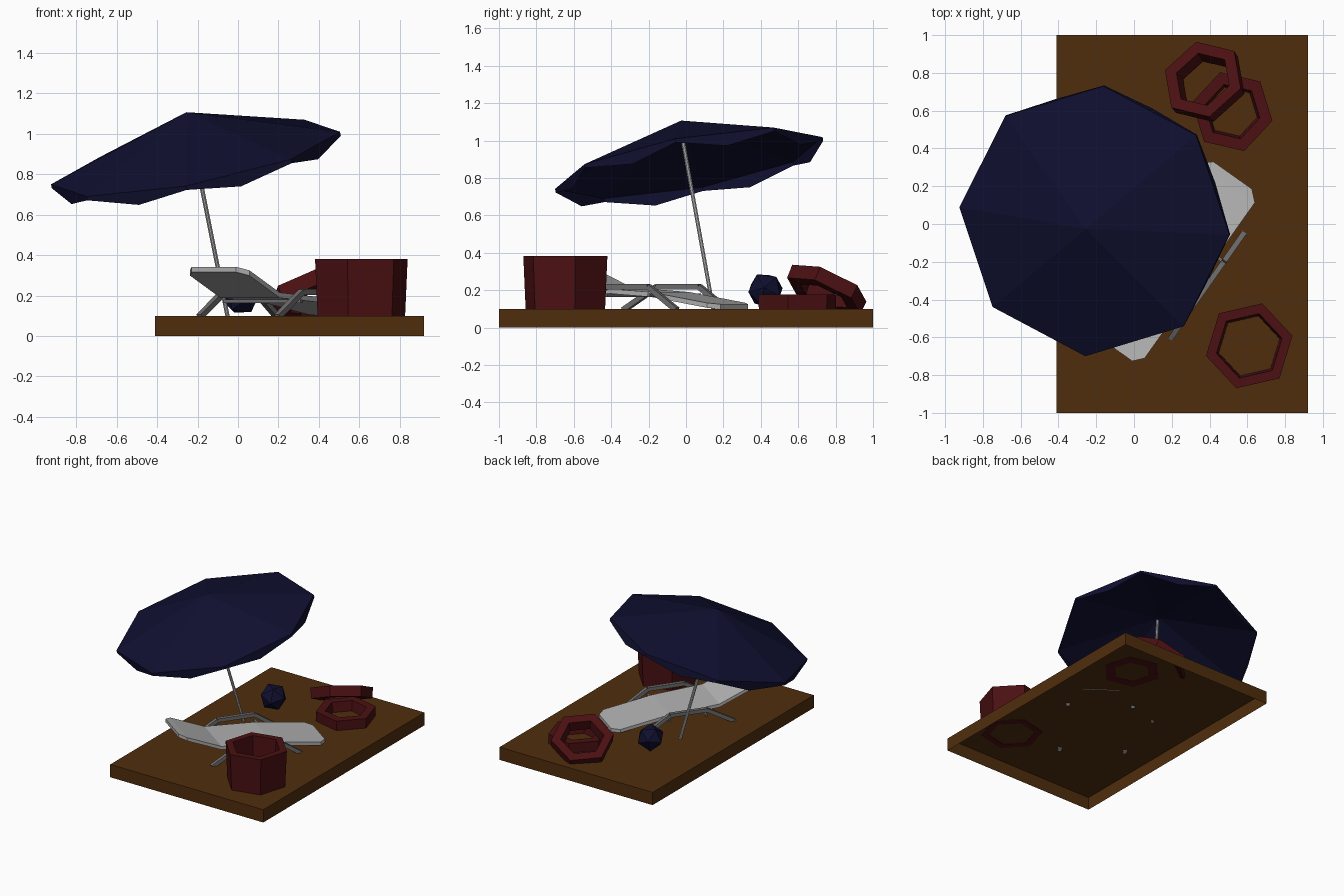
import bpy, bmesh, math
from mathutils import Vector, Matrix

cube = bpy.data.objects.get("Cube")
if cube:
    bpy.data.objects.remove(cube, do_unlink=True)


def material(name, rgb):
    m = bpy.data.materials.new(name)
    m.use_nodes = True
    m.diffuse_color = (*rgb, 1)
    m.node_tree.nodes["Principled BSDF"].inputs["Base Color"].default_value = (*rgb, 1)
    return m


BROWN = material("deck brown", (0.08, 0.027, 0.004))
RED = material("dark red", (0.07, 0.005, 0.006))
BLUE = material("navy blue", (0.005, 0.005, 0.03))
WHITE = material("lounger white", (0.45, 0.45, 0.45))
GREY = material("frame grey", (0.16, 0.16, 0.16))


def finish(bm, name, mat, recalc=True):
    if recalc:
        bmesh.ops.recalc_face_normals(bm, faces=bm.faces[:])
    me = bpy.data.meshes.new(name)
    bm.to_mesh(me)
    bm.free()
    me.materials.append(mat)
    ob = bpy.data.objects.new(name, me)
    bpy.context.collection.objects.link(ob)
    return ob


def frame(origin, normal, xdir):
    """Matrix with z along normal and x as near as possible to xdir."""
    z = Vector(normal).normalized()
    y = z.cross(Vector(xdir)).normalized()
    rot = Matrix((y.cross(z), y, z)).transposed().to_4x4()
    return Matrix.Translation(origin) @ rot


def bridge(bm, a, b):
    n = len(a)
    for i in range(n):
        j = (i + 1) % n
        bm.faces.new((a[i], a[j], b[j], b[i]))


def hex_tube(name, profile, matrix):
    """Six-sided ring swept from a closed (radius, height) profile."""
    bm = bmesh.new()
    loops = []
    for r, z in profile:
        pts = [(i * math.pi / 3, r, z) for i in range(6)]
        loops.append([bm.verts.new(matrix @ Vector((r * math.cos(t), r * math.sin(t), z)))
                      for t, r, z in pts])
    for k, loop in enumerate(loops):
        bridge(bm, loop, loops[(k + 1) % len(loops)])
    return finish(bm, name, RED)


def rods(name, path, radius, sides, mat):
    """Straight bars following a path."""
    bm = bmesh.new()
    for a, b in zip(path, path[1:]):
        a, b = Vector(a), Vector(b)
        side = (b - a).cross(Vector((0, 0, 1)))
        m = frame((a + b) / 2, b - a, side) @ Matrix.Rotation(math.pi / sides, 4, 'Z')
        bmesh.ops.create_cone(bm, cap_ends=True, segments=sides, radius1=radius,
                              radius2=radius, depth=(b - a).length, matrix=m)
    return finish(bm, name, mat)


# Deck: shallow box, open underneath
bm = bmesh.new()
bmesh.ops.create_cube(bm, size=1, matrix=Matrix.Translation((0.255, 0, 0.05))
                      @ Matrix.Diagonal((1.33, 2, 0.1, 1)))
bmesh.ops.delete(bm, geom=[f for f in bm.faces if f.normal.z < -0.5], context='FACES_ONLY')
finish(bm, "deck", BROWN, recalc=False)

# Parasol: tilted eight-sided canopy with a pointed valance
AXIS = Vector((-0.2, -0.18, 1))
canopy = frame((-0.21, 0.015, 0.88), AXIS, (0.54, 0.455, 0.19))
R = 0.73
bm = bmesh.new()
apex = bm.verts.new(canopy @ Vector((0, 0, 0.235)))
upper, lower = [], []
for i in range(16):
    t = i * math.pi / 8
    corner = i % 2 == 0
    r = R if corner else R * math.cos(math.pi / 8)
    p = Vector((r * math.cos(t), r * math.sin(t), 0))
    upper.append(bm.verts.new(canopy @ p))
    p.z = -0.02 if corner else -0.07
    lower.append(bm.verts.new(canopy @ p))
for i in range(0, 16, 2):
    bm.faces.new((upper[i], upper[i + 1], upper[(i + 2) % 16], apex))
bridge(bm, lower, upper)
finish(bm, "parasol_canopy", BLUE)
foot = Vector((-0.05, 0.147, 0.09))
rods("parasol_pole", [foot, foot + AXIS], 0.011, 8, WHITE)

# Lounger: folded slab with clipped corners, running from foot to head
U = Vector((-0.578, -0.816, 0))
W = Vector((0.816, -0.578, 0))
FOOT = Vector((0.522, 0.258, 0))
T = 0.026
stations = [(0, 0.125, 0.125), (0.05, 0.132, 0.18), (0.42, 0.19, 0.18),
            (0.8, 0.215, 0.18), (1.06, 0.325, 0.18), (1.11, 0.342, 0.135)]
bm = bmesh.new()
sections = []
for s, z, w in stations:
    c = FOOT + U * s
    sections.append([bm.verts.new(c + W * x + Vector((0, 0, h)))
                     for x, h in ((-w, z), (w, z), (w, z - T), (-w, z - T))])
for a, b in zip(sections, sections[1:]):
    bridge(bm, a, b)
bm.faces.new(sections[0])
bm.faces.new(sections[-1])
finish(bm, "lounger_bed", WHITE)

# Lounger side frames: splayed legs joined by a top bar, plus cross bars
tops = {}
for label, off in (("left", Vector((0, 0, 0))), ("right", Vector((-0.385, 0.272, 0)))):
    pts = [Vector(p) + off for p in ((0.58, -0.05, 0.095), (0.475, -0.2, 0.218),
                                     (0.315, -0.428, 0.218), (0.195, -0.605, 0.095))]
    rods("lounger_frame_" + label, pts, 0.02, 4, GREY)
    tops[label] = pts
for k, word in ((1, "rear"), (2, "front")):
    drop = Vector((0, 0, -0.045))
    rods("lounger_crossbar_" + word, [tops["left"][k] + drop, tops["right"][k] + drop],
         0.012, 4, GREY)

# Bucket: tapered open tube
ang = math.radians(13)
spin = (math.cos(ang), math.sin(ang), 0)
hex_tube("bucket", [(0.222, 0), (0.235, 0.285), (0.178, 0.285), (0.165, 0)],
         frame((0.61, -0.645, 0.097), (0, 0, 1), spin))

# Swim rings: one flat, one leaning on it
ring = [(0.215, 0), (0.218, 0.078), (0.15, 0.078), (0.135, 0)]
hex_tube("flat_ring", ring,
         frame((0.52, 0.595, 0.098), (0, 0, 1), (spin[0], -spin[1], 0)))
lean = [(r + 0.006, z - 0.075) for r, z in ring]
hex_tube("leaning_ring", lean,
         frame((0.365, 0.765, 0.235), (-0.33, 0.44, 1), (0.035, -0.205, 0.105)))

# Ball
bm = bmesh.new()
turn = Matrix.Rotation(0.5, 4, 'X') @ Matrix.Rotation(0.3, 4, 'Y')
bmesh.ops.create_icosphere(bm, subdivisions=1, radius=0.1,
                           matrix=Matrix.Translation((0.01, 0.425, 0.2)) @ turn)
finish(bm, "ball", BLUE)
